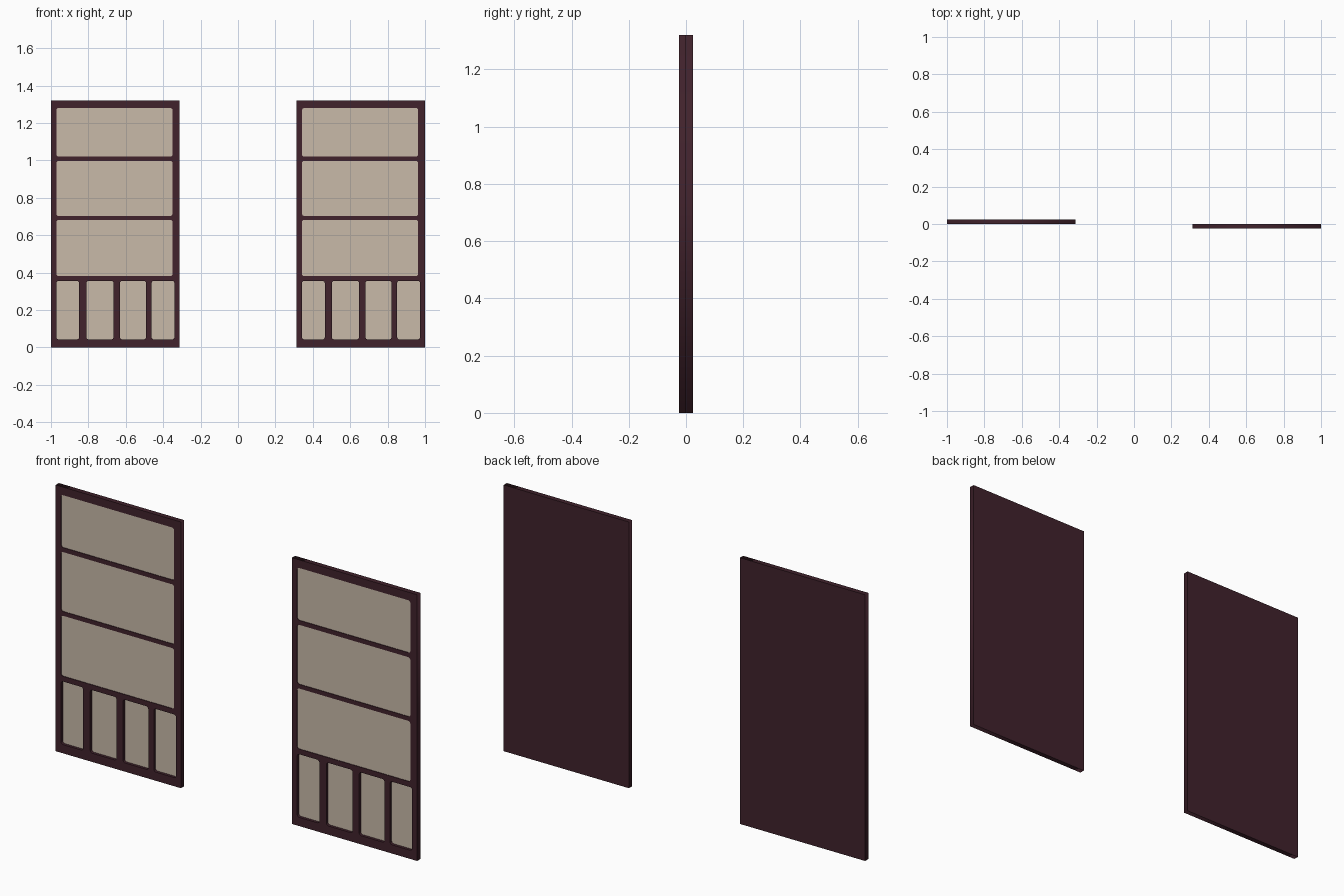
import bpy, math

if "Cube" in bpy.data.objects:
    bpy.data.objects.remove(bpy.data.objects["Cube"])

H, W, T = 1.32, 0.687, 0.025      # door height, width, thickness
SKIN = 0.006                      # closed back board thickness


def material(name, rgb):
    m = bpy.data.materials.new(name)
    m.diffuse_color = (*rgb, 1)
    m.use_nodes = True
    m.node_tree.nodes["Principled BSDF"].inputs["Base Color"].default_value = m.diffuse_color
    return m


DARK = material("dark wood", (0.052, 0.016, 0.025))
BEIGE = material("beige paper", (0.58, 0.49, 0.395))


def rounded(x0, x1, z0, z1, r):
    """Outline of a rectangle with rounded corners."""
    if r == 0:
        return [(x0, z0), (x1, z0), (x1, z1), (x0, z1)]
    pts = []
    for cx, cz, a in ((x1 - r, z1 - r, 0), (x0 + r, z1 - r, 90),
                      (x0 + r, z0 + r, 180), (x1 - r, z0 + r, 270)):
        for k in range(5):
            t = math.radians(a + 22.5 * k)
            pts.append((cx + r * math.cos(t), cz + r * math.sin(t)))
    return pts


def slab(name, outlines, x, y0, y1, mat):
    """Fill outlines in the xz plane (inner ones become holes), from y0 to y1."""
    cu = bpy.data.curves.new(name, 'CURVE')
    cu.dimensions, cu.fill_mode, cu.extrude = '2D', 'BOTH', (y1 - y0) / 2
    for pts in outlines:
        sp = cu.splines.new('POLY')
        sp.points.add(len(pts) - 1)
        for p, (px, pz) in zip(sp.points, pts):
            p.co = (px, pz, 0, 1)
        sp.use_cyclic_u = True
    cu.materials.append(mat)
    ob = bpy.data.objects.new(name, cu)
    bpy.context.collection.objects.link(ob)
    ob.location = (x, (y0 + y1) / 2, 0)
    ob.rotation_euler = (math.pi / 2, 0, 0)
    bpy.ops.object.select_all(action='DESELECT')
    ob.select_set(True)
    bpy.context.view_layer.objects.active = ob
    bpy.ops.object.convert(target='MESH')


# openings: three wide ones above, four narrow ones below
wide = [(0.029, 0.650, z0, z1) for z0, z1 in
        ((1.02, 1.28), (0.703, 0.998), (0.382, 0.682))]
narrow = [(x0, x1, 0.043, 0.356) for x0, x1 in
          ((0.029, 0.151), (0.189, 0.334), (0.369, 0.508), (0.538, 0.660))]

# the two doors run on neighbouring tracks
for side, x, y in (("left", -1.0, 0.0), ("right", 1.0 - W, -T)):
    holes = [rounded(*b, 0.012) for b in wide + narrow]
    border = rounded(0, W, 0, H, 0)
    slab(f"{side}_door_frame", [border] + holes, x, y, y + T - SKIN, DARK)
    slab(f"{side}_door_back", [border], x, y + T - SKIN, y + T, DARK)
    for i, b in enumerate(wide):
        slab(f"{side}_wide_pane_{i}", [rounded(*b, 0.012)], x,
             y + 0.003, y + T - SKIN, BEIGE)
    for i, b in enumerate(narrow):
        slab(f"{side}_narrow_pane_{i}", [rounded(*b, 0.012)], x,
             y + 0.014, y + T - SKIN, BEIGE)
